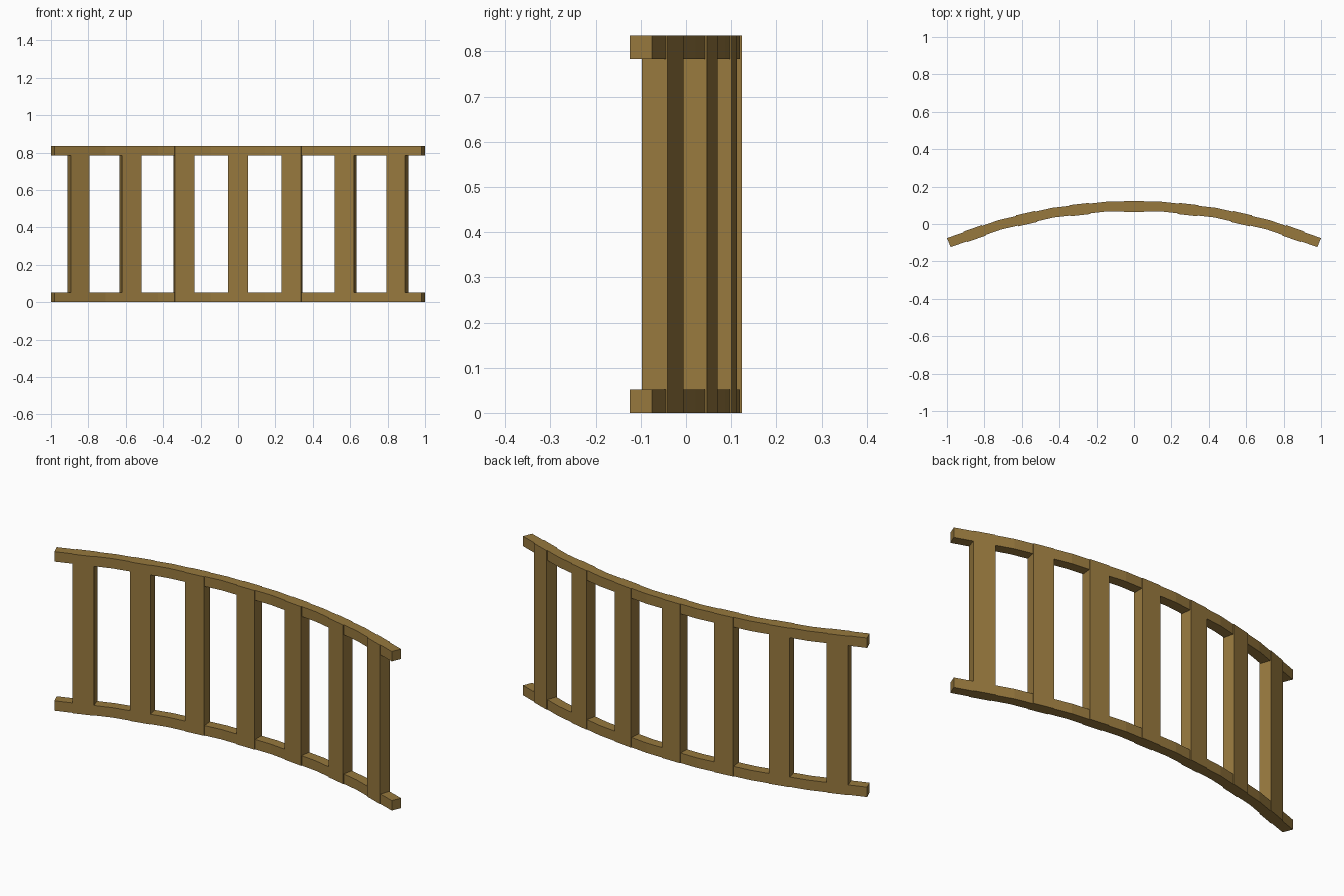
import bpy, bmesh, math
from mathutils import Matrix, Vector

if "Cube" in bpy.data.objects:
    bpy.data.objects.remove(bpy.data.objects["Cube"])

HEIGHT = 0.835
RAIL = 0.052               # square rail section
POST_W, POST_T = 0.105, 0.06
COUNT = 7                  # posts, one per straight rail span
HALF = math.radians(22.5)  # half of the arc
STEP = 2 * HALF / COUNT
R_OUT = 1 / math.sin(HALF)
R_MID = R_OUT - RAIL / 2
CENTRE_Y = 0.1235 - R_OUT

wood = bpy.data.materials.new("brown wood")
wood.diffuse_color = (0.31, 0.19, 0.048, 1)
wood.use_nodes = True
wood.node_tree.nodes["Principled BSDF"].inputs["Base Color"].default_value = wood.diffuse_color


def finish(bm, name):
    bmesh.ops.recalc_face_normals(bm, faces=bm.faces)
    mesh = bpy.data.meshes.new(name)
    bm.to_mesh(mesh)
    bm.free()
    mesh.materials.append(wood)
    obj = bpy.data.objects.new(name, mesh)
    bpy.context.collection.objects.link(obj)


def on_arc(angle, radius, z):
    return Vector((radius * math.sin(angle), CENTRE_Y + radius * math.cos(angle), z))


# Curved rail made of straight spans
def rail(name, z0):
    bm = bmesh.new()
    rings = []
    for i in range(COUNT + 1):
        a = -HALF + i * STEP
        corners = [(-1, 0), (1, 0), (1, 1), (-1, 1)]
        rings.append([bm.verts.new(on_arc(a, R_MID + s * RAIL / 2, z0 + t * RAIL))
                      for s, t in corners])
    for p, q in zip(rings, rings[1:]):
        for k in range(4):
            n = (k + 1) % 4
            bm.faces.new((p[k], p[n], q[n], q[k]))
    bm.faces.new(rings[0])
    bm.faces.new(rings[-1])
    finish(bm, name)


# Upright post turned to follow the curve
def post(name, angle):
    bm = bmesh.new()
    place = (Matrix.Translation(on_arc(angle, R_MID * math.cos(STEP / 2), HEIGHT / 2))
             @ Matrix.Rotation(-angle, 4, 'Z')
             @ Matrix.Diagonal((POST_W, POST_T, HEIGHT, 1)))
    bmesh.ops.create_cube(bm, size=1, matrix=place)
    finish(bm, name)


rail("bottom_rail", 0)
rail("top_rail", HEIGHT - RAIL)
for i in range(COUNT):
    post(f"post_{i + 1}", (i - COUNT // 2) * STEP)
